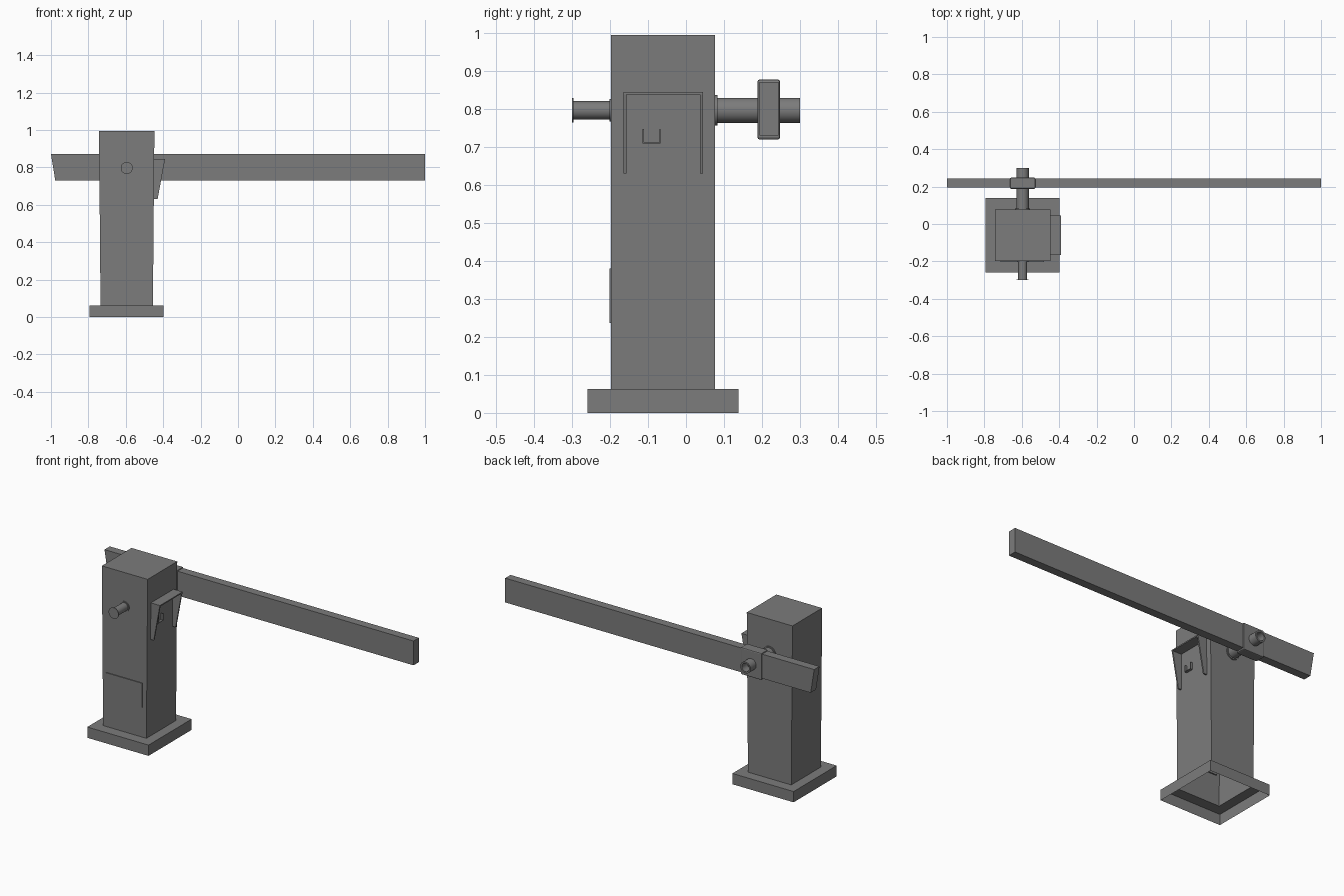
import bpy, bmesh, math
from mathutils import Matrix

old = bpy.data.objects.get("Cube")
if old:
    bpy.data.objects.remove(old, do_unlink=True)

grey = bpy.data.materials.new("dark grey")
grey.use_nodes = True
colour = (0.2, 0.2, 0.2, 1)
grey.diffuse_color = colour
grey.node_tree.nodes["Principled BSDF"].inputs["Base Color"].default_value = colour

AXIS_X, AXIS_Z = -0.595, 0.797


def finish(bm, name, closed=True):
    if closed:
        bmesh.ops.recalc_face_normals(bm, faces=bm.faces)
    mesh = bpy.data.meshes.new(name)
    bm.to_mesh(mesh)
    bm.free()
    mesh.materials.append(grey)
    obj = bpy.data.objects.new(name, mesh)
    bpy.context.collection.objects.link(obj)
    return obj


def box(name, x, y, z):
    bm = bmesh.new()
    bmesh.ops.create_cube(bm, size=1)
    for v in bm.verts:
        for i, (lo, hi) in enumerate((x, y, z)):
            v.co[i] = lo if v.co[i] < 0 else hi
    return finish(bm, name)


def slab(name, profile, y0, y1):
    """Extrude an x/z outline along y."""
    bm = bmesh.new()
    face = bm.faces.new([bm.verts.new((x, y0, z)) for x, z in profile])
    new = bmesh.ops.extrude_face_region(bm, geom=[face])["geom"]
    for v in new:
        if isinstance(v, bmesh.types.BMVert):
            v.co.y = y1
    return finish(bm, name)


def turned(name, profile, steps=32):
    """Revolve a (radius, y) outline around the pivot axis."""
    bm = bmesh.new()
    verts = [bm.verts.new((r, y, 0)) for r, y in profile]
    edges = [bm.edges.new(pair) for pair in zip(verts, verts[1:])]
    bmesh.ops.spin(bm, geom=verts + edges, cent=(0, 0, 0), axis=(0, 1, 0),
                   angle=math.tau, steps=steps, use_duplicate=False)
    bmesh.ops.remove_doubles(bm, verts=bm.verts, dist=0.0001)
    bmesh.ops.translate(bm, verts=bm.verts, vec=(AXIS_X, 0, AXIS_Z))
    obj = finish(bm, name)
    bpy.ops.object.select_all(action='DESELECT')
    obj.select_set(True)
    bpy.context.view_layer.objects.active = obj
    bpy.ops.object.shade_smooth_by_angle(angle=math.radians(35))
    return obj


# Post: foot plate and tapering column as one hollow shell, open below
bm = bmesh.new()
rings = []
for half, y0, y1, z in ((0.198, -0.26, 0.138, 0), (0.198, -0.26, 0.138, 0.063),
                        (0.14, -0.197, 0.077, 0.063), (0.148, -0.197, 0.077, 0.995)):
    corners = ((-half, y0), (half, y0), (half, y1), (-half, y1))
    rings.append([bm.verts.new((AXIS_X + x, y, z)) for x, y in corners])
for low, high in zip(rings, rings[1:]):
    for i in range(4):
        j = (i + 1) % 4
        bm.faces.new((low[i], low[j], high[j], high[i]))
bm.faces.new(rings[-1])
finish(bm, "post", closed=False)

# Service hatch on the front of the column
box("service_hatch", (-0.715, -0.48), (-0.202, -0.19), (0.237, 0.38))

# Barrier arm with a slanted short end, and its clamp
slab("barrier_arm", [(-1, 0.872), (1, 0.872), (1, 0.73), (-0.977, 0.73)], 0.194, 0.243)
clamp = box("arm_clamp", (-0.663, -0.527), (0.188, 0.248), (0.72, 0.878))
bevel = clamp.modifiers.new("soft edges", 'BEVEL')
bevel.width = 0.006
bevel.segments = 2

# Pivot shafts: flanged peg in front, hollow-ended shaft behind
turned("front_peg", [(0, -0.3), (0.032, -0.3), (0.032, -0.296), (0.024, -0.296),
                     (0.024, -0.202), (0.03, -0.202), (0.03, -0.19)])
turned("rear_shaft", [(0.04, 0.07), (0.04, 0.083), (0.033, 0.083), (0.033, 0.3),
                      (0.024, 0.3), (0.024, 0.25), (0, 0.25)])

# Rain hood on the side of the column
inner = -0.452
for side, y in (("front", -0.165), ("back", 0.037)):
    slab("hood_cheek_" + side, [(inner, 0.845), (-0.39, 0.845), (-0.43, 0.63), (inner, 0.63)],
         y, y + 0.008)
box("hood_top", (inner, -0.39), (-0.165, 0.045), (0.838, 0.845))

# Small open tray under the hood
box("tray_floor", (inner, -0.435), (-0.114, -0.067), (0.709, 0.712))
for side, y in (("front", -0.114), ("back", -0.07)):
    box("tray_cheek_" + side, (inner, -0.435), (y, y + 0.003), (0.709, 0.748))
